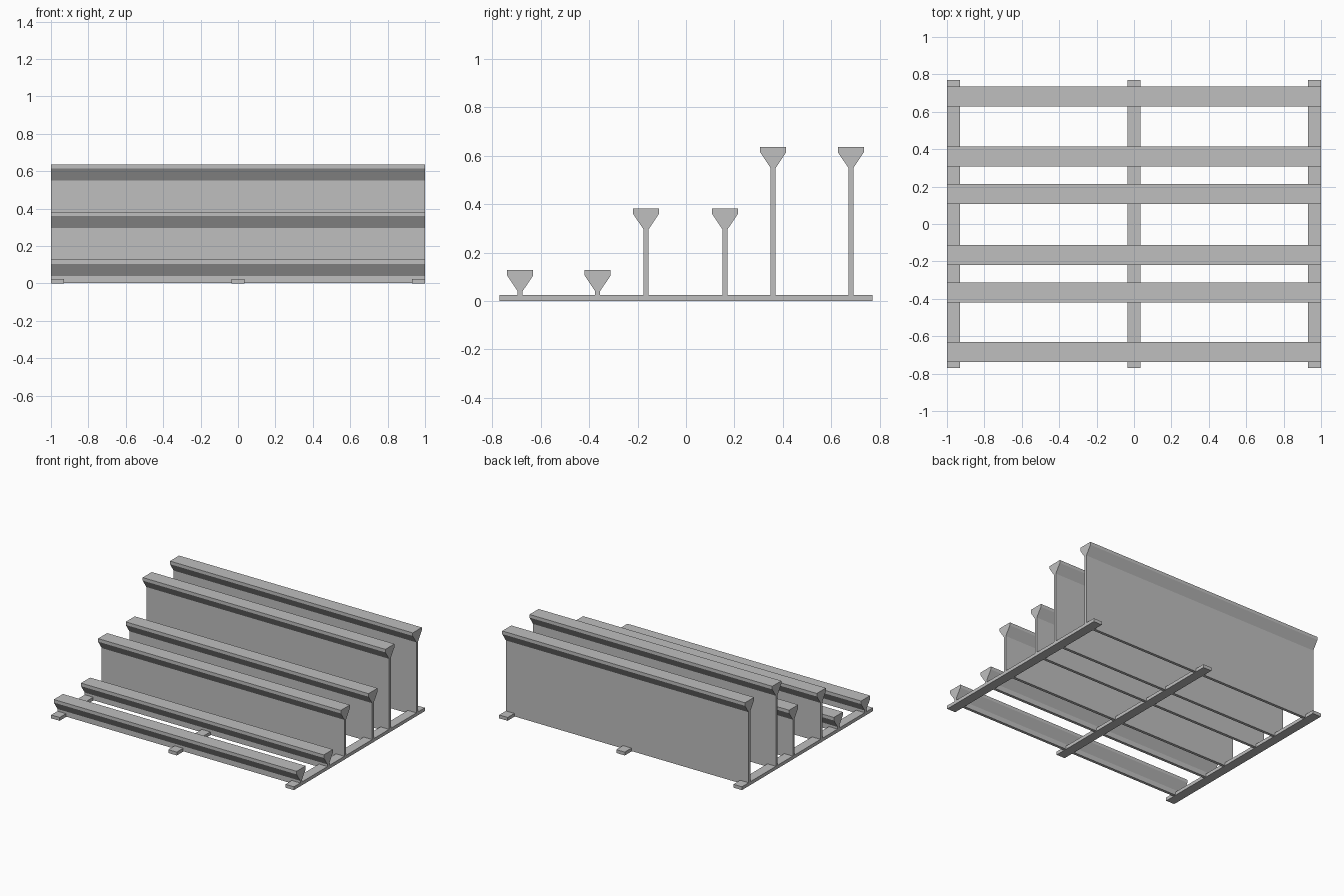
import bpy
import bmesh

cube = bpy.data.objects.get("Cube")
if cube:
    bpy.data.objects.remove(cube, do_unlink=True)

grey = bpy.data.materials.new("plain grey")
grey.use_nodes = True
colour = (0.52, 0.52, 0.52, 1)
grey.diffuse_color = colour
grey.node_tree.nodes["Principled BSDF"].inputs["Base Color"].default_value = colour


def extrude_along_x(name, profile, x0, x1):
    """Extrude a closed (y, z) profile from x0 to x1."""
    bm = bmesh.new()
    face = bm.faces.new([bm.verts.new((x0, y, z)) for y, z in profile])
    result = bmesh.ops.extrude_face_region(bm, geom=[face])
    moved = [v for v in result["geom"] if isinstance(v, bmesh.types.BMVert)]
    bmesh.ops.translate(bm, verts=moved, vec=(x1 - x0, 0, 0))
    bmesh.ops.recalc_face_normals(bm, faces=bm.faces)
    mesh = bpy.data.meshes.new(name)
    bm.to_mesh(mesh)
    bm.free()
    mesh.materials.append(grey)
    obj = bpy.data.objects.new(name, mesh)
    bpy.context.collection.objects.link(obj)
    return obj


# Flat base strips running front to back
base_top, depth = 0.025, 0.77
for name, x, half in (("right", -0.965, 0.035), ("middle", 0, 0.035), ("left", 0.965, 0.035)):
    outline = [(-depth, 0), (depth, 0), (depth, base_top), (-depth, base_top)]
    extrude_along_x("base_strip_" + name, outline, x - half, x + half)

# Rails: a thin upright web flaring into a wide flat head
web, head = 0.0105, 0.0535
bottom, flare, lip = 0.003, 0.087, 0.023
rails = (("front", 0.128, (-0.685, -0.365)),
         ("middle", 0.383, (-0.165, 0.161)),
         ("back", 0.637, (0.36, 0.681)))
for row, top, positions in rails:
    half_profile = [(web, bottom), (web, top - flare), (head, top - lip), (head, top)]
    mirrored = [(-y, z) for y, z in reversed(half_profile)]
    for i, centre in enumerate(positions, 1):
        profile = [(centre + y, z) for y, z in half_profile + mirrored]
        extrude_along_x(f"{row}_rail_{i}", profile, -1, 1)
